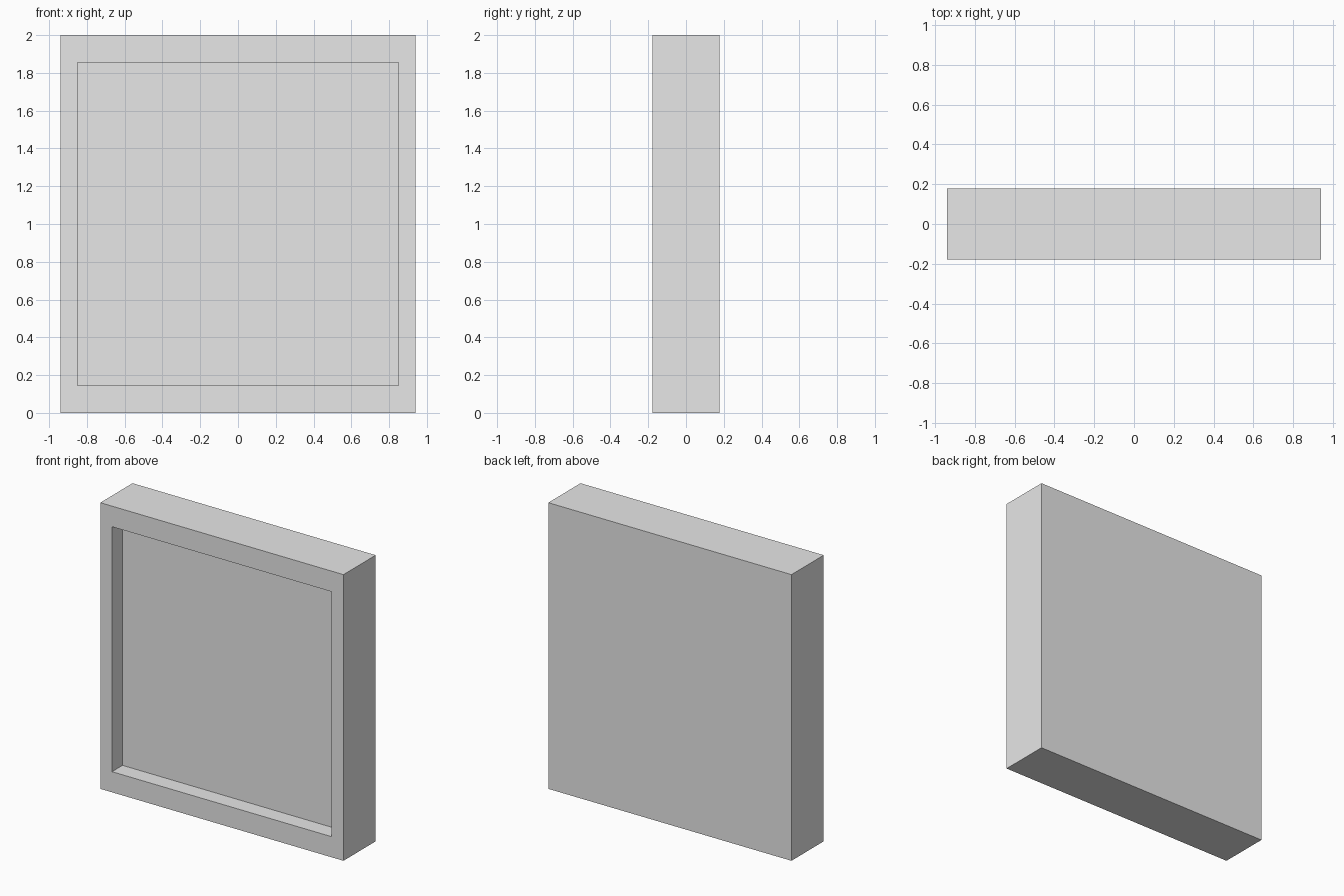
import bpy
import bmesh
from mathutils import Vector

WIDTH, DEPTH, HEIGHT = 1.88, 0.356, 2.0
BORDER_X, BORDER_Z, RECESS = 0.128, 0.144, 0.116

cube = bpy.data.objects.get("Cube")
if cube:
    bpy.data.objects.remove(cube, do_unlink=True)

# Plain grey material
grey = bpy.data.materials.new("light_grey")
grey.use_nodes = True
colour = (0.8, 0.8, 0.8, 1)
grey.diffuse_color = colour
grey.node_tree.nodes["Principled BSDF"].inputs["Base Color"].default_value = colour

# Solid slab standing on the ground
bm = bmesh.new()
bmesh.ops.create_cube(bm, size=1)
bmesh.ops.scale(bm, vec=(WIDTH, DEPTH, HEIGHT), verts=bm.verts)
bmesh.ops.translate(bm, vec=(0, 0, HEIGHT / 2), verts=bm.verts)

# Front border: inset the front face and fit it to the border widths
front = min(bm.faces, key=lambda f: f.calc_center_median().y)
bmesh.ops.inset_region(bm, faces=[front], thickness=BORDER_X)
centre = front.calc_center_median()
for v in front.verts:
    side = 1 if v.co.z > centre.z else -1
    v.co.z = centre.z + side * (HEIGHT / 2 - BORDER_Z)

# Recessed panel: extrude the inner face backwards, dropping the old face
result = bmesh.ops.extrude_discrete_faces(bm, faces=[front])
panel = result["faces"][0]
bmesh.ops.translate(bm, vec=Vector((0, RECESS, 0)), verts=panel.verts)
bmesh.ops.recalc_face_normals(bm, faces=bm.faces)

mesh = bpy.data.meshes.new("recessed_frame")
bm.to_mesh(mesh)
bm.free()
mesh.materials.append(grey)
frame = bpy.data.objects.new("recessed_frame", mesh)
bpy.context.collection.objects.link(frame)
